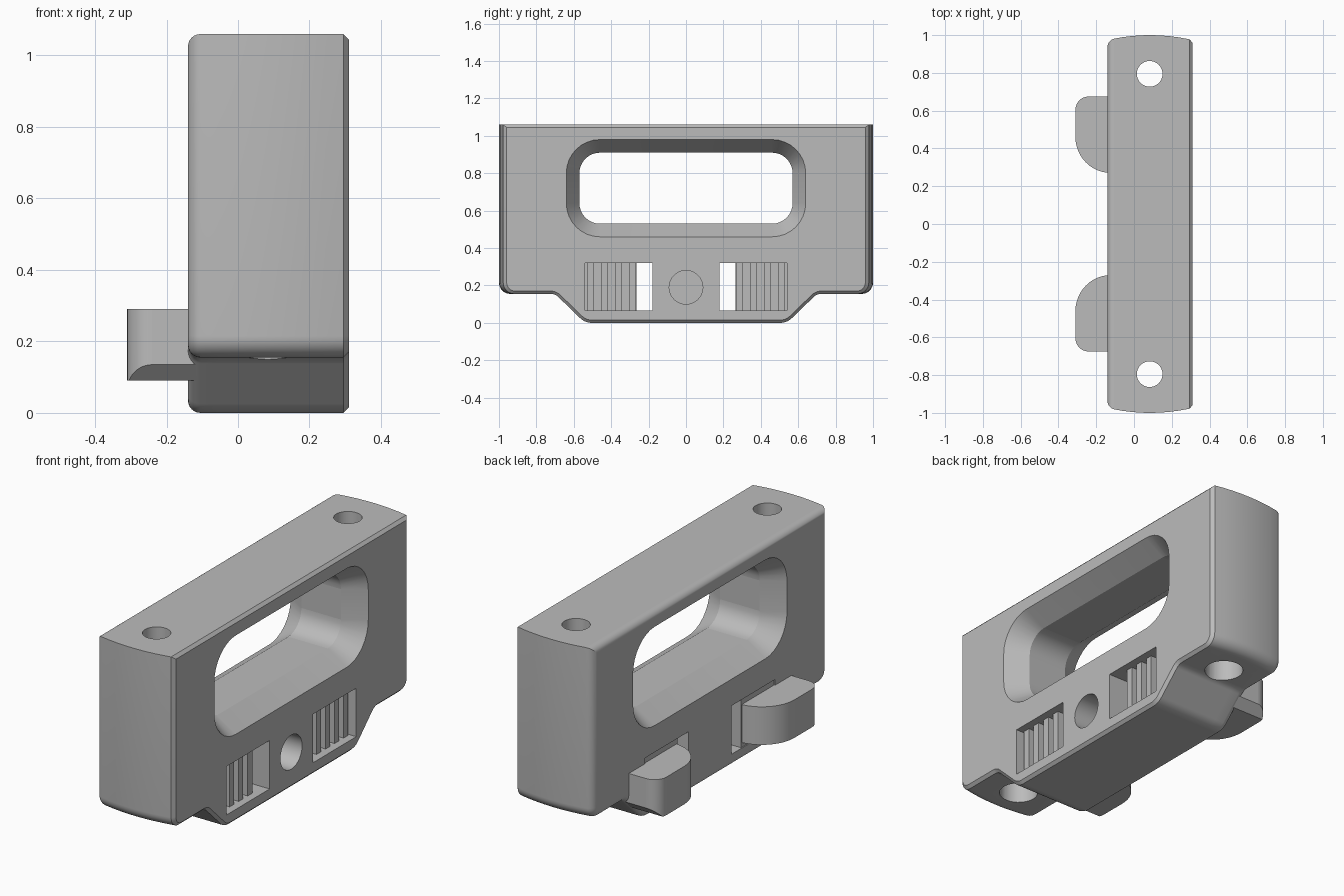
import bpy, bmesh, math
from mathutils import Vector

if "Cube" in bpy.data.objects:
    bpy.data.objects.remove(bpy.data.objects["Cube"], do_unlink=True)

grey = bpy.data.materials.new("plain grey")
grey.use_nodes = True
colour = (0.5, 0.5, 0.5, 1)
grey.diffuse_color = colour
grey.node_tree.nodes["Principled BSDF"].inputs["Base Color"].default_value = colour

X0, X1, TOP = -0.14, 0.31, 1.06
MID = (X0 + X1) / 2


def rounded(corners, n=8):
    """Closed 2D outline from (u, v, radius) corners."""
    pts = []
    for i, (u, v, r) in enumerate(corners):
        p = Vector((u, v))
        if r == 0:
            pts.append(p)
            continue
        a = (Vector(corners[i - 1][:2]) - p).normalized()
        b = (Vector(corners[(i + 1) % len(corners)][:2]) - p).normalized()
        half = a.angle(b) / 2
        centre = p + (a + b).normalized() * r / math.sin(half)
        start = p + a * r / math.tan(half) - centre
        end = p + b * r / math.tan(half) - centre
        w = start.angle(end)
        for k in range(n + 1):
            t = k / n
            pts.append(centre + (start * math.sin((1 - t) * w) + end * math.sin(t * w)) / math.sin(w))
    return pts


def inset(pts, d):
    """Move a counter-clockwise outline inward by d."""
    out = []
    for i, p in enumerate(pts):
        e = (p - pts[i - 1]).normalized()
        f = (pts[(i + 1) % len(pts)] - p).normalized()
        n1, n2 = Vector((-e.y, e.x)), Vector((-f.y, f.x))
        out.append(p + (n1 + n2) * d / (1 + n1.dot(n2)))
    return out


def loft(name, rings):
    bm = bmesh.new()
    loops = [[bm.verts.new(p) for p in ring] for ring in rings]
    for a, b in zip(loops, loops[1:]):
        for i in range(len(a)):
            bm.faces.new((a[i - 1], a[i], b[i], b[i - 1]))
    bm.faces.new(loops[0])
    bm.faces.new(loops[-1])
    bmesh.ops.recalc_face_normals(bm, faces=bm.faces)
    mesh = bpy.data.meshes.new(name)
    bm.to_mesh(mesh)
    bm.free()
    ob = bpy.data.objects.new(name, mesh)
    bpy.context.collection.objects.link(ob)
    mesh.materials.append(grey)
    return ob


def box(name, x, y, z):
    return loft(name, [[(a, y[0], z[0]), (a, y[1], z[0]), (a, y[1], z[1]), (a, y[0], z[1])] for a in x])


def circle(r, n=40):
    return [(r * math.cos(math.tau * k / n), r * math.sin(math.tau * k / n)) for k in range(n)]


def cut(ob, cutter):
    cutter.hide_render = True
    mod = ob.modifiers.new("cut", "BOOLEAN")
    mod.operation, mod.solver, mod.object = "DIFFERENCE", "EXACT", cutter
    activate(ob)
    bpy.ops.object.modifier_apply(modifier=mod.name)
    bpy.data.objects.remove(cutter, do_unlink=True)


def activate(ob):
    bpy.ops.object.select_all(action="DESELECT")
    ob.select_set(True)
    bpy.context.view_layer.objects.active = ob


def smooth(ob):
    activate(ob)
    bpy.ops.object.shade_smooth_by_angle(angle=math.radians(30))
    for f in ob.data.polygons:
        if max(abs(c) for c in f.normal) > 0.9999 and f.area > 0.02:
            f.use_smooth = False


# Body: stepped outline lofted through its depth, with bowed ends
left = [(-1, 0.155, 0.06), (-0.70, 0.155, 0.06), (-0.54, 0, 0.09)]
right = [(-y, z, r) for y, z, r in reversed(left)]
outline = rounded([(1, TOP, 0), (-1, TOP, 0)] + left + right)


def section(x, d):
    sag = 0.026 * ((x - MID) / (X1 - MID)) ** 2
    ring = []
    for p, q in zip(outline, inset(outline, d)):
        y = q.x - math.copysign(sag, q.x) if abs(p.x) > 0.9 else q.x
        z = TOP if p.y == TOP and x < MID else q.y
        ring.append((x, y, z))
    return ring


R, C = 0.035, 0.015
rings = []
for k in range(7):
    a = k / 6 * math.pi / 2
    rings.append(section(X0 + R * (1 - math.cos(a)), R * (1 - math.sin(a))))
for k in range(1, 9):
    x = X0 + R + (X1 - C - X0 - R) * k / 8
    rings.append(section(x, 0))
rings.append(section(X1, C))
body = loft("handle_body", rings)

# Grip opening, flared on both faces
FLARE, DEPTH = 0.07, 0.11


def grip(x, g):
    w, lo, hi, r = 0.57 + g, 0.53 - g, 0.91 + g, 0.11 + g
    pts = rounded([(w, hi, r), (-w, hi, r), (-w, lo, r), (w, lo, r)])
    return [(x, p.x, p.y) for p in pts]


over = FLARE * (1 + 0.01 / DEPTH)
cut(body, loft("grip_cutter", [grip(X0 - 0.01, over), grip(X0 + DEPTH, 0),
                               grip(X1 - DEPTH, 0), grip(X1 + 0.01, over)]))

# Blind round socket in the middle
cut(body, loft("socket_cutter", [[(x, u, 0.19 + v) for u, v in circle(0.09)] for x in (0.08, 0.4)]))

# Counterbored bolt holes and latch slots
for s in (-1, 1):
    steps = [(-0.1, 0.095), (0.5, 0.095), (0.5, 0.068), (1.2, 0.068)]
    cut(body, loft("bolt_cutter", [[(0.083 + u, s * 0.795 + v, z) for u, v in circle(r)] for z, r in steps]))
    cut(body, box("slot_cutter", (-0.3, 0.5), (s * 0.18, s * 0.54), (0.065, 0.32)))
smooth(body)

# Sliding latches: rear tab, inner block and gripping ribs
for s, side in ((-1, "front"), (1, "rear")):
    plan = rounded([(-0.11, 0.675, 0), (-0.31, 0.675, 0.07), (-0.31, 0.27, 0.19), (-0.11, 0.27, 0)], 12)
    tab = loft(side + "_latch_tab", [[(p.x, s * p.y, z) for p in plan] for z in (0.09, 0.29)])
    bm = bmesh.new()
    bm.from_mesh(tab.data)
    res = bmesh.ops.bisect_plane(bm, geom=bm.verts[:] + bm.edges[:] + bm.faces[:], plane_co=(0, s * 0.54, 0),
                                 plane_no=(0, s, -1), clear_outer=True)
    bmesh.ops.holes_fill(bm, edges=[e for e in bm.edges if e.is_boundary])
    bmesh.ops.recalc_face_normals(bm, faces=bm.faces)
    bm.to_mesh(tab.data)
    bm.free()
    smooth(tab)
    box(side + "_latch_block", (X0 + 0.005, 0.16), (s * 0.265, s * 0.542), (0.064, 0.321))
    for k in range(4):
        y = 0.267 + 0.075 * k
        box(f"{side}_latch_rib_{k + 1}", (0.15, 0.27), (s * y, s * (y + 0.038)), (0.064, 0.321))
